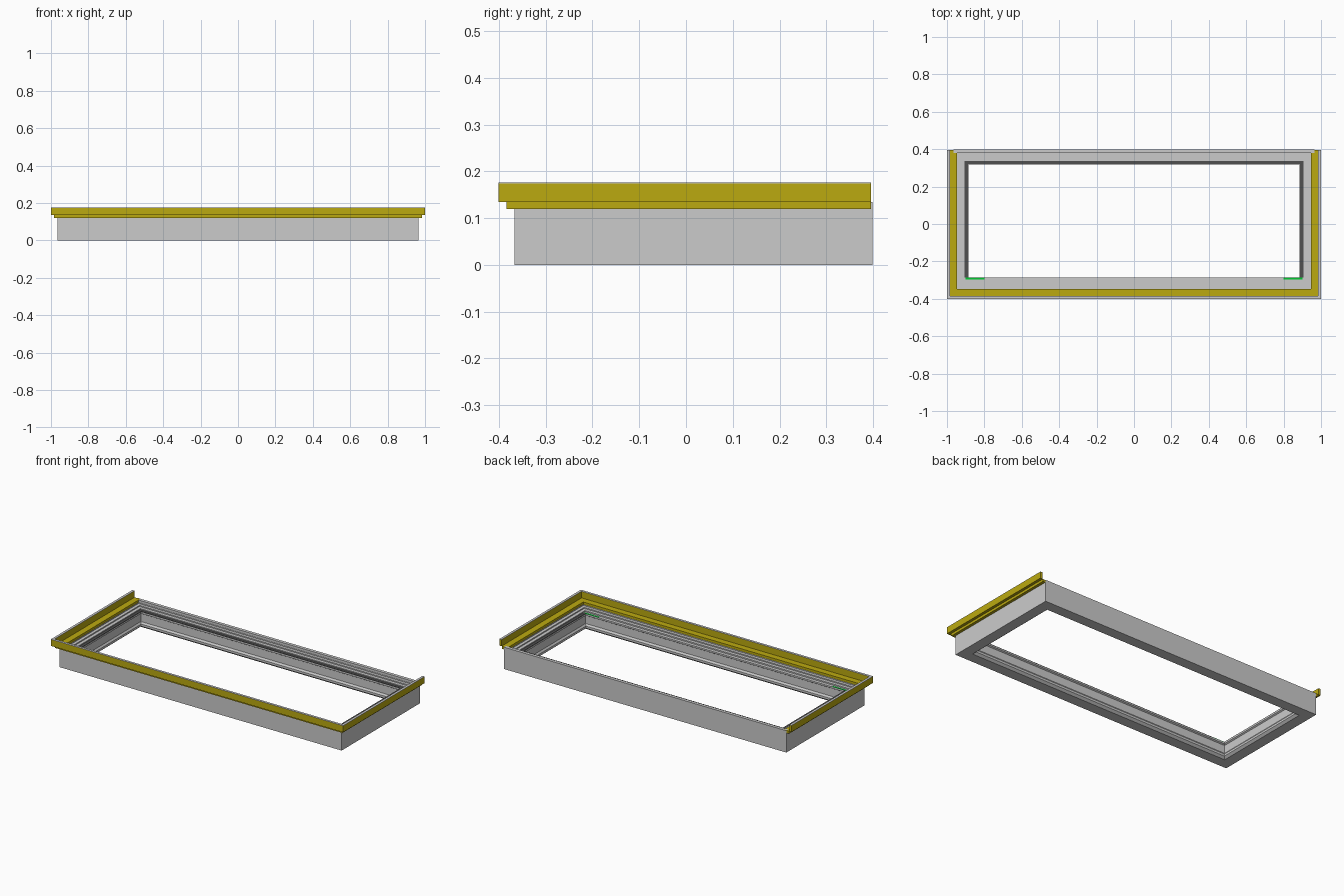
import bpy, bmesh

if "Cube" in bpy.data.objects:
    bpy.data.objects.remove(bpy.data.objects["Cube"])

# Outer faces of the base frame; profile offsets run inward from here
X, Y_FRONT, Y_BACK = 0.966, -0.367, 0.399


def material(name, rgb):
    m = bpy.data.materials.new(name)
    m.diffuse_color = (*rgb, 1)
    m.use_nodes = True
    m.node_tree.nodes["Principled BSDF"].inputs["Base Color"].default_value = m.diffuse_color
    return m


YELLOW = material("yellow", (0.50, 0.40, 0.005))
DARK = material("dark_rubber", (0.08, 0.08, 0.08))
GREEN = material("green", (0.0, 0.6, 0.03))


def sweep(name, profile, closed=True, mat=None, y_end=0.396):
    """Sweep an (inward offset, z) section round the frame with mitred corners.
    Open sweeps make a U along left, front and right sides."""
    bm = bmesh.new()
    corners = [(-1, 1), (-1, -1), (1, -1), (1, 1)]
    rings = []
    for sx, sy in corners:
        ring = []
        for d, z in profile:
            back = Y_BACK - d if closed else y_end
            y = back if sy > 0 else Y_FRONT + d
            ring.append(bm.verts.new((sx * (X - d), y, z)))
        rings.append(ring)
    n = len(profile)
    for i in range(4 if closed else 3):
        a, b = rings[i], rings[(i + 1) % 4]
        for k in range(n):
            j = (k + 1) % n
            bm.faces.new((a[k], a[j], b[j], b[k]))
    if not closed:
        bm.faces.new(rings[0])
        bm.faces.new(rings[-1])
    bmesh.ops.recalc_face_normals(bm, faces=bm.faces)
    me = bpy.data.meshes.new(name)
    bm.to_mesh(me)
    bm.free()
    ob = bpy.data.objects.new(name, me)
    bpy.context.collection.objects.link(ob)
    if mat:
        me.materials.append(mat)
    return ob


def box(name, lo, hi, mat=None):
    bpy.ops.mesh.primitive_cube_add(size=1, location=[(a + b) / 2 for a, b in zip(lo, hi)])
    ob = bpy.context.object
    ob.name = name
    ob.scale = [b - a for a, b in zip(lo, hi)]
    if mat:
        ob.data.materials.append(mat)
    return ob


# Base frame with stepped inner rebates and a small sloping sill
sweep("base_frame", [
    (0, 0), (0.066, 0), (0.080, 0.012), (0.080, 0.025), (0.072, 0.036),
    (0.072, 0.085), (0.080, 0.090), (0.080, 0.100), (0.060, 0.100),
    (0.060, 0.108), (0.040, 0.108), (0.040, 0.115), (0.022, 0.115),
    (0.022, 0.120), (0, 0.120)])

# Dark seal on three sides of the opening, with a green edge at the lip
box("back_seal", (-0.905, 0.320, 0.100), (0.905, 0.338, 0.103), DARK)
for s, side in ((-1, "left"), (1, "right")):
    a, b = sorted((s * 0.887, s * 0.905))
    box(side + "_seal", (a, -0.286, 0.100), (b, 0.320, 0.103), DARK)
    a, b = sorted((s * 0.80, s * 0.90))
    box(side + "_green_strip", (a, -0.296, 0.100), (b, -0.287, 0.102), GREEN)

# Back wall upper lip
box("back_lip", (-0.966, 0.379, 0.119), (0.966, 0.399, 0.135))

# Yellow edging: low ledge with a taller outer flange
sweep("yellow_edging", [
    (-0.017, 0.120), (0.020, 0.120), (0.020, 0.135), (-0.019, 0.135),
    (-0.019, 0.174), (-0.034, 0.174), (-0.034, 0.135), (-0.017, 0.135)],
    closed=False, mat=YELLOW)

# Thin grey cap along the flange
sweep("edging_cap", [
    (-0.034, 0.174), (-0.019, 0.174), (-0.019, 0.176), (-0.034, 0.176)], closed=False)
